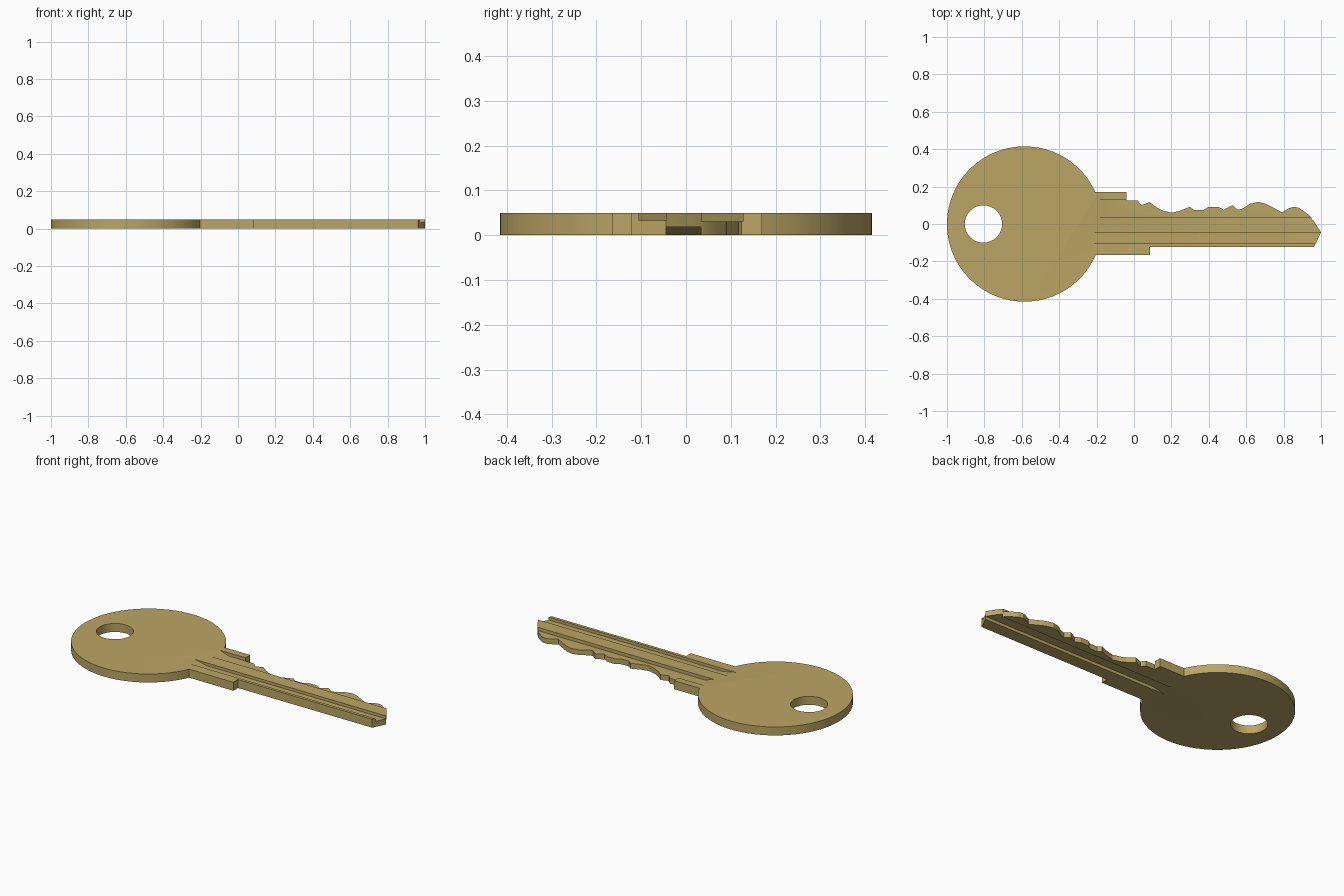
import bpy, bmesh, math
from mathutils import Vector

cube = bpy.data.objects.get("Cube")
if cube:
    bpy.data.objects.remove(cube, do_unlink=True)

THICK = 0.05
HEAD_X, HEAD_R = -0.585, 0.415

brass = bpy.data.materials.new("brass")
brass.use_nodes = True
colour = (0.50, 0.38, 0.13, 1)
brass.diffuse_color = colour
brass.node_tree.nodes["Principled BSDF"].inputs["Base Color"].default_value = colour


def prism(name, points, offset):
    """Extrude a planar outline of 3D points along an offset."""
    bm = bmesh.new()
    face = bm.faces.new([bm.verts.new(p) for p in points])
    new = bmesh.ops.extrude_face_region(bm, geom=[face])["geom"]
    bmesh.ops.translate(bm, vec=Vector(offset),
                        verts=[v for v in new if isinstance(v, bmesh.types.BMVert)])
    bmesh.ops.recalc_face_normals(bm, faces=bm.faces)
    mesh = bpy.data.meshes.new(name)
    bm.to_mesh(mesh)
    bm.free()
    mesh.materials.append(brass)
    obj = bpy.data.objects.new(name, mesh)
    bpy.context.collection.objects.link(obj)
    return obj


def arc(cx, radius, start, end, count):
    return [(cx + radius * math.cos(start + (end - start) * i / count),
             radius * math.sin(start + (end - start) * i / count))
            for i in range(count + 1)]


def groove(name, y0, y1, x0, x1, floor, surface):
    """Milled channel whose floor ramps up to the surface near the head."""
    out = surface + (0.02 if surface > floor else -0.02)
    profile = [(x0, surface), (x1, floor), (1.1, floor), (1.1, out), (x0, out)]
    return prism(name, [(x, y0, z) for x, z in profile], (0, y1 - y0, 0))


# Outline: stepped lower shoulder, pointed tip, cut teeth, upper shoulder
blade = [(0.085, -0.165), (0.085, -0.122), (0.963, -0.122), (1.0, -0.045),
         (0.968, 0.005), (0.935, 0.048)]
teeth = [(0.905, 0.07), (0.88, 0.087), (0.855, 0.092), (0.83, 0.085), (0.79, 0.062),
         (0.75, 0.085), (0.705, 0.108), (0.663, 0.118), (0.62, 0.108), (0.58, 0.082),
         (0.555, 0.076), (0.525, 0.1), (0.48, 0.076), (0.45, 0.092), (0.4, 0.092),
         (0.37, 0.074), (0.32, 0.074), (0.3, 0.092), (0.245, 0.07), (0.2, 0.06),
         (0.15, 0.073), (0.11, 0.096), (0.085, 0.117), (0.04, 0.101), (0.02, 0.125)]
shoulder = [(-0.04, 0.125), (-0.04, 0.17)]
a0 = math.asin(0.17 / HEAD_R)
a1 = 2 * math.pi - math.asin(0.165 / HEAD_R)
outline = blade + teeth + shoulder + arc(HEAD_X, HEAD_R, a0, a1, 80)
key = prism("key", [(x, y, 0) for x, y in outline], (0, 0, THICK))

# Ring hole and the milled channels on both sides
cutters = [
    prism("ring_hole_cutter",
          [(x, y, -0.05) for x, y in arc(-0.805, 0.1, 0, 2 * math.pi, 48)[:-1]],
          (0, 0, 0.15)),
    groove("lower_groove_cutter", -0.105, -0.045, -0.25, -0.17, 0.033, THICK),
    groove("upper_groove_cutter", 0.035, 0.127, -0.205, -0.15, 0.031, THICK),
    groove("underside_groove_cutter", -0.045, 0.033, -0.25, -0.17, 0.018, 0.0),
]
bpy.context.view_layer.objects.active = key
for cutter in cutters:
    mod = key.modifiers.new(cutter.name, "BOOLEAN")
    mod.operation = "DIFFERENCE"
    mod.solver = "EXACT"
    mod.object = cutter
    bpy.ops.object.modifier_apply(modifier=mod.name)
for cutter in cutters:
    bpy.data.objects.remove(cutter, do_unlink=True)

bpy.ops.object.select_all(action="DESELECT")
key.select_set(True)
bpy.ops.object.shade_smooth_by_angle(angle=math.radians(20))
